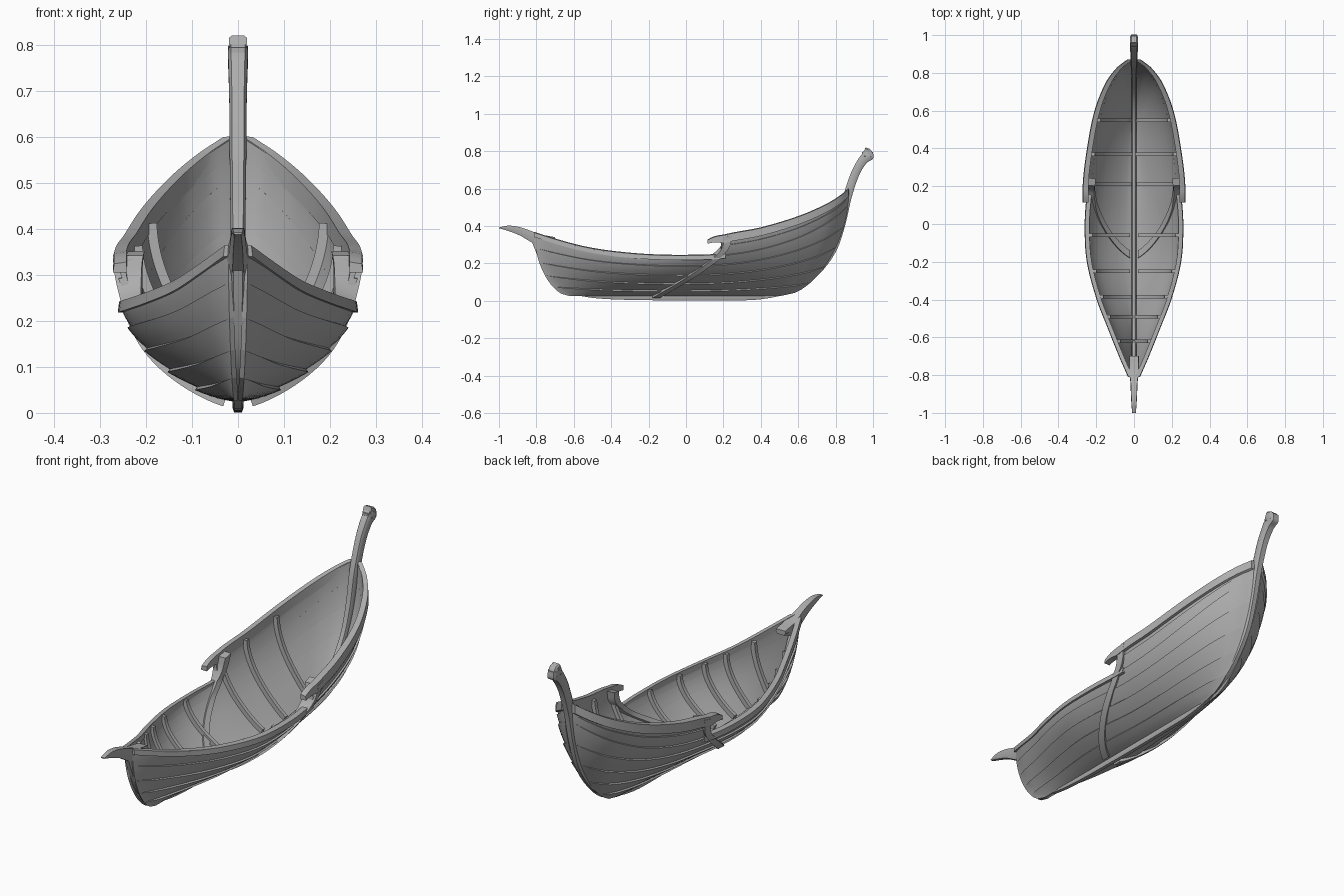
import bpy, bmesh, math
from mathutils import Vector

if "Cube" in bpy.data.objects:
    bpy.data.objects.remove(bpy.data.objects["Cube"])

wood = bpy.data.materials.new("weathered grey wood")
wood.use_nodes = True
grey = (0.42, 0.42, 0.42, 1)
wood.diffuse_color = grey
wood.node_tree.nodes["Principled BSDF"].inputs["Base Color"].default_value = grey

BOW, STERN, FLOOR = -0.81, 0.87, 0.025
# sheer stations: y, half width, full top height, lower sheer height
SHEER = [(-0.81, 0.012, 0.36, 0.36), (-0.7, 0.06, 0.325, 0.325),
         (-0.55, 0.12, 0.285, 0.285), (-0.4, 0.178, 0.26, 0.26),
         (-0.2, 0.23, 0.245, 0.242), (0, 0.245, 0.27, 0.238),
         (0.2, 0.248, 0.345, 0.245), (0.4, 0.225, 0.385, 0.275),
         (0.6, 0.185, 0.445, 0.335), (0.75, 0.125, 0.51, 0.41),
         (0.83, 0.065, 0.56, 0.47), (0.87, 0.012, 0.595, 0.51)]


def spline(rows, x):
    """Smooth lookup of a table keyed by its first column."""
    i = 0
    while i < len(rows) - 2 and x > rows[i + 1][0]:
        i += 1
    a, b = rows[i], rows[i + 1]
    p, n = rows[max(i - 1, 0)], rows[min(i + 2, len(rows) - 1)]
    h = b[0] - a[0]
    t = (x - a[0]) / h
    out = []
    for c in range(1, len(a)):
        m0 = h * (b[c] - p[c]) / (b[0] - p[0])
        m1 = h * (n[c] - a[c]) / (n[0] - a[0])
        d = b[c] - a[c]
        out.append(a[c] + t * (m0 + t * (3*d - 2*m0 - m1 + t * (m0 + m1 - 2*d))))
    return out


def surf(y, v):
    """Hull side: v 0..1 keel to lower sheer, 1..2 on to the raised aft sheer."""
    w, top, low = spline(SHEER, y)
    q = (low - FLOOR) / (top - FLOOR)
    u = v * q if v <= 1 else q + (v - 1) * (1 - q)
    a = math.sin(min(max(u, 0), 1) * math.pi / 2)
    foot = -0.62 + (y - BOW) * 0.667
    return Vector((0.008 + w * a**0.72, foot + (y - foot) * a**0.5,
                   FLOOR + (top - FLOOR) * u))


def shell(y, v, off):
    """Hull point moved outward by off."""
    e = 0.01
    yc, vc = min(max(y, BOW + e), STERN - e), min(max(v, 0.03), 1.95)
    n = (surf(yc + e, vc) - surf(yc - e, vc)).cross(surf(yc, vc + e) - surf(yc, vc - e))
    n.normalize()
    if n.x < 0:
        n = -n
    p = surf(y, v) + n * off
    p.x = max(p.x, 0.001)
    return p


def station(y, v):
    """Sheer station whose hull point at v lies in the plane y."""
    lo, hi = BOW, STERN
    for _ in range(30):
        mid = (lo + hi) / 2
        lo, hi = (mid, hi) if surf(mid, v).y < y else (lo, mid)
    return lo


def loft(name, rings, mirror=True):
    """Skin equal rings of points, cap the ends, shade and colour."""
    bm = bmesh.new()
    vs = [[bm.verts.new(p) for p in r] for r in rings]
    k = len(vs[0])
    for r, s in zip(vs, vs[1:]):
        for j in range(k):
            bm.faces.new((r[j], r[(j + 1) % k], s[(j + 1) % k], s[j]))
    bm.faces.new(vs[0])
    bm.faces.new(vs[-1][::-1])
    if mirror:
        geo = bm.verts[:] + bm.edges[:] + bm.faces[:]
        copy = bmesh.ops.duplicate(bm, geom=geo)["geom"]
        for p in copy:
            if isinstance(p, bmesh.types.BMVert):
                p.co.x *= -1
    bmesh.ops.recalc_face_normals(bm, faces=bm.faces)
    me = bpy.data.meshes.new(name)
    bm.to_mesh(me)
    bm.free()
    me.materials.append(wood)
    ob = bpy.data.objects.new(name, me)
    bpy.context.collection.objects.link(ob)
    bpy.ops.object.select_all(action="DESELECT")
    ob.select_set(True)
    bpy.context.view_layer.objects.active = ob
    bpy.ops.object.shade_smooth_by_angle(angle=math.radians(35))


def steps(a, b, n):
    return [a + (b - a) * i / n for i in range(n + 1)]


def bent(a, b, n):
    """Steps packed closer toward both ends."""
    return [a + (b - a) * (1 - math.cos(math.pi * i / n)) / 2 for i in range(n + 1)]


def beam(name, rows, n):
    """Centre timber: rows of y, z, depth on the left of the path, half width."""
    rows = [(i, *r) for i, r in enumerate(rows)]
    rings = []
    for t in steps(0, len(rows) - 1, n):
        y, z, d, w = spline(rows, t)
        y0, z0 = spline(rows, max(t - 0.02, 0))[:2]
        y1, z1 = spline(rows, min(t + 0.02, len(rows) - 1))[:2]
        s = Vector((0, z0 - z1, y1 - y0)).normalized()
        p = Vector((0, y, z))
        prof = [(-w * 0.7, 0), (w * 0.7, 0), (w, 0.2), (w, 0.8), (w * 0.7, 1),
                (-w * 0.7, 1), (-w, 0.8), (-w, 0.2)]
        rings.append([p + s * d * f + Vector((x, 0, 0)) for x, f in prof])
    loft(name, rings, False)


# Overlapping hull planks, two extra ones raise the aft half
edges = [0, 0.15, 0.33, 0.54, 0.77, 1, 1.5, 2]
for i, (a, b) in enumerate(zip(edges, edges[1:])):
    vs = steps(a, b, 4)
    rings = []
    for y in bent(BOW if b <= 1 else 0.19, STERN, 48):
        fade = min(1, (y - BOW) * 12, (STERN - y) * 12)
        out = [shell(y, v, 0.001 + 0.008 * fade * (v - a) / (b - a)) for v in vs]
        rings.append(out + [shell(y, v, -0.01) for v in reversed(vs)])
    loft(f"hull_plank_{i + 1}", rings)

# Rails along the sheer; the aft one ends in a drooping hook
def rail(name, start, end, v, inner, outer, depth, hook=0):
    rings = []
    for y in steps(start, end, 40):
        droop = max(0, (0.2 - y) / 0.085) if hook else 0
        p = surf(max(y, 0.2) if hook else y, v)
        if hook and y < 0.2:
            p.y += y - 0.2
        p.z -= hook * droop**2
        d = depth * (1 - 0.6 * droop)
        rings.append([Vector((max(p.x + dx, 0.001), p.y, p.z + dz)) for dx, dz in
                      ((outer, 0.004), (outer + 0.003, -d), (-inner, -d), (-inner, 0.008))])
    loft(name, rings)


rail("fore_rail", BOW, 0.22, 1, 0.014, 0.009, 0.02)
rail("aft_rail", 0.115, STERN, 2, 0.014, 0.013, 0.038, 0.025)

# Ribs following the inside of the hull
for i, y in enumerate((-0.62, -0.49, -0.385, -0.25, -0.06, 0.21, 0.37, 0.55)):
    rings = []
    for v in steps(0.03, 1.85 if y > 0.2 else 1.02, 18):
        ring = []
        for dy, off in ((-0.009, -0.005), (0.009, -0.005), (0.009, -0.03), (-0.009, -0.03)):
            p = shell(station(y, v), v, off)
            p.y = y + dy
            ring.append(p)
        rings.append(ring)
    loft(f"rib_{i + 1}", rings)

# Diagonal braces clasping the hull where the raised half begins
path = [(1.95, 0.225), (1.4, 0.21), (1, 0.17), (0.75, 0.1), (0.45, 0), (0.18, -0.1), (0.02, -0.16)]
rows = [(i, *r) for i, r in enumerate(path)]
rings = []
for t in steps(0, len(path) - 1, 30):
    v, y = spline(rows, t)
    deep = -0.02 - 0.03 * max(0, 1 - t / 3)
    rings.append([shell(station(y + dy, v), v, off) for dy, off in
                  ((-0.02, 0.016), (0.02, 0.016), (0.02, deep), (-0.02, deep))])
loft("diagonal_brace", rings)

# Keel with stem, and the tall stern post in one run
beam("keel_and_stern_post", [
    (-0.83, 0.33, 0.04, 0.014), (-0.785, 0.22, 0.04, 0.013), (-0.73, 0.12, 0.04, 0.012),
    (-0.66, 0.06, 0.04, 0.012), (-0.56, 0.025, 0.045, 0.012), (-0.4, 0.008, 0.045, 0.012),
    (-0.1, 0.002, 0.048, 0.012), (0.2, 0.002, 0.048, 0.012), (0.4, 0.008, 0.048, 0.012),
    (0.57, 0.048, 0.045, 0.012), (0.7, 0.13, 0.04, 0.013), (0.8, 0.26, 0.04, 0.014),
    (0.85, 0.4, 0.04, 0.016), (0.885, 0.55, 0.045, 0.018), (0.925, 0.67, 0.045, 0.019),
    (0.965, 0.735, 0.05, 0.021), (1.0, 0.76, 0.065, 0.022), (1.0, 0.795, 0.06, 0.021)], 110)
beam("stern_post_cap", [(0.993, 0.765, 0.05, 0.02), (0.998, 0.79, 0.05, 0.02),
                        (0.985, 0.81, 0.04, 0.02), (0.96, 0.82, 0.03, 0.02)], 10)

# Beak-like prow: top line, lower line and half width along y
prow = [(-1, 0.392, 0.388, 0.01), (-0.95, 0.402, 0.373, 0.014), (-0.89, 0.394, 0.35, 0.017),
        (-0.83, 0.374, 0.315, 0.02), (-0.78, 0.356, 0.29, 0.027), (-0.7, 0.34, 0.318, 0.026)]
rings = []
for y in steps(-1, -0.7, 16):
    top, low, w = spline(prow, y)
    rings.append([Vector((x, y, z)) for x, z in
                  ((-w * 0.6, low), (w * 0.6, low), (w, (top + low) / 2),
                   (w * 0.9, top), (-w * 0.9, top), (-w, (top + low) / 2))])
loft("prow_beak", rings, False)
